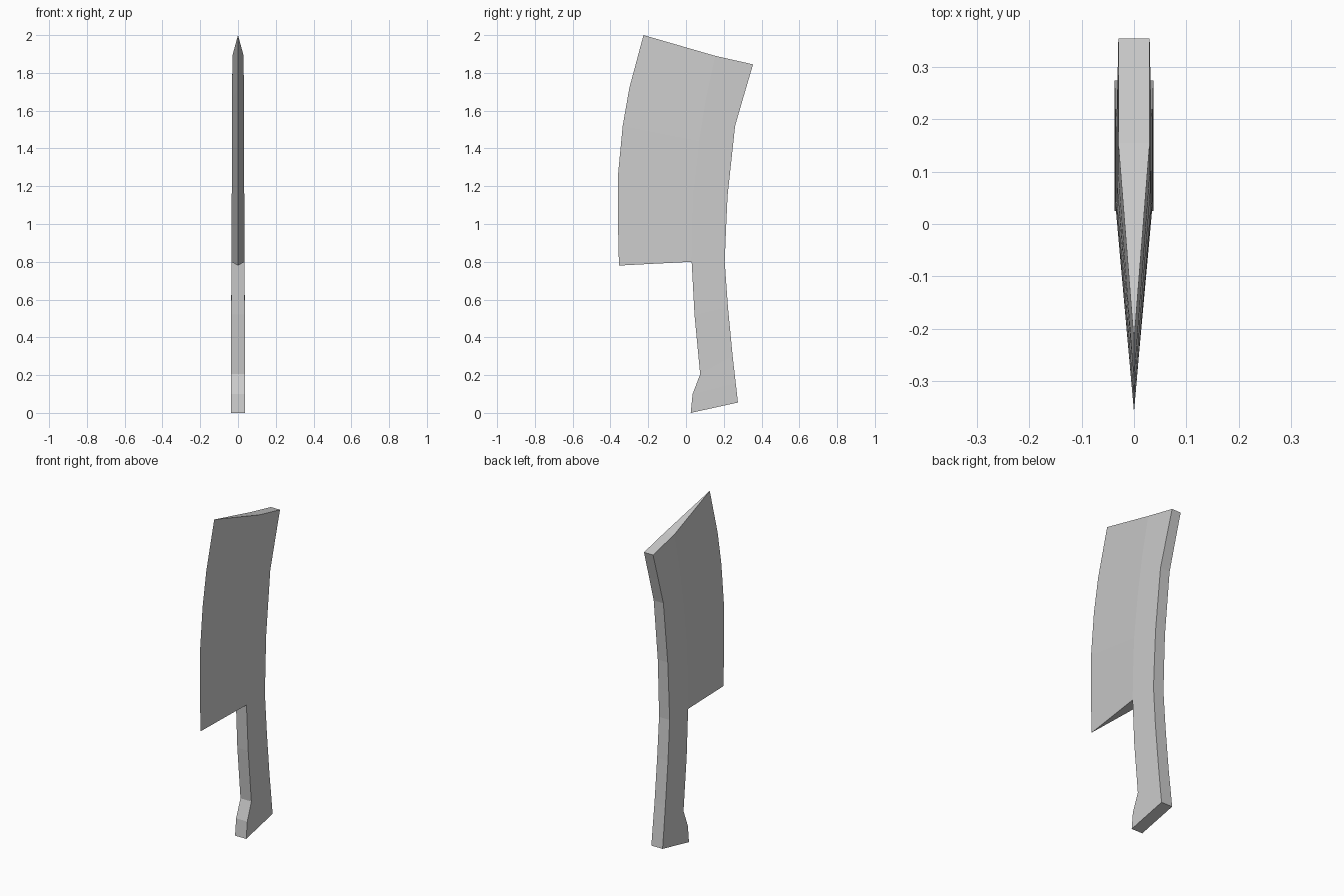
import bpy

cube = bpy.data.objects.get("Cube")
if cube:
    bpy.data.objects.remove(cube)

steel = bpy.data.materials.new("plain grey")
steel.use_nodes = True
grey = (0.6, 0.6, 0.6, 1)
steel.diffuse_color = grey
steel.node_tree.nodes["Principled BSDF"].inputs["Base Color"].default_value = grey

# Handle stations: half width, front (y, z), back (y, z)
handle = [
    (0.037, (0.025, 0.0), (0.275, 0.055)),
    (0.037, (0.035, 0.10), (0.263, 0.16)),
    (0.036, (0.075, 0.205), (0.247, 0.30)),
    (0.036, (0.045, 0.52), (0.222, 0.56)),
    (0.035, (0.03, 0.80), (0.205, 0.80)),
]
# Blade stations: half width, cutting edge, ridge and spine (y, z)
blade = [
    (0.035, (-0.355, 0.78), (0.03, 0.80), (0.205, 0.80)),
    (0.034, (-0.36, 1.0), (0.033, 0.98), (0.212, 0.975)),
    (0.033, (-0.36, 1.26), (0.04, 1.18), (0.22, 1.15)),
    (0.032, (-0.335, 1.52), (0.07, 1.44), (0.26, 1.52)),
    (0.031, (-0.30, 1.72), (0.105, 1.66), (0.305, 1.675)),
    (0.03, (-0.225, 2.0), (0.155, 1.89), (0.355, 1.845)),
]


def handle_ring(w, front, back):
    return [(-w, *front), (w, *front), (w, *back), (-w, *back)]


def blade_ring(w, edge, ridge, spine):
    return [(0, *edge), (w, *ridge), (w, *spine), (-w, *spine), (-w, *ridge)]


verts, faces = [], []


def loft(rings):
    """Skin a stack of equal rings, returning the first and last loops."""
    n, loops = len(rings[0]), []
    for ring in rings:
        start = len(verts)
        verts.extend(ring)
        loops.append(list(range(start, start + n)))
    for a, b in zip(loops, loops[1:]):
        for i in range(n):
            j = (i + 1) % n
            faces.append((a[i], a[j], b[j], b[i]))
    return loops[0], loops[-1]


# Handle with a closed butt, blade with a wedge heel and a folded top
butt, _ = loft([handle_ring(*s) for s in handle])
faces.append(butt[::-1])
heel, tip = loft([blade_ring(*s) for s in blade])
faces.append((heel[0], heel[4], heel[1]))
faces.append((tip[0], tip[1], tip[4]))
faces.append((tip[1], tip[2], tip[3], tip[4]))

mesh = bpy.data.meshes.new("cleaver")
mesh.from_pydata(verts, [], faces)
mesh.materials.append(steel)
cleaver = bpy.data.objects.new("cleaver", mesh)
bpy.context.collection.objects.link(cleaver)

# Weld the blade to the handle
weld = cleaver.modifiers.new("weld", 'WELD')
weld.merge_threshold = 0.0005
